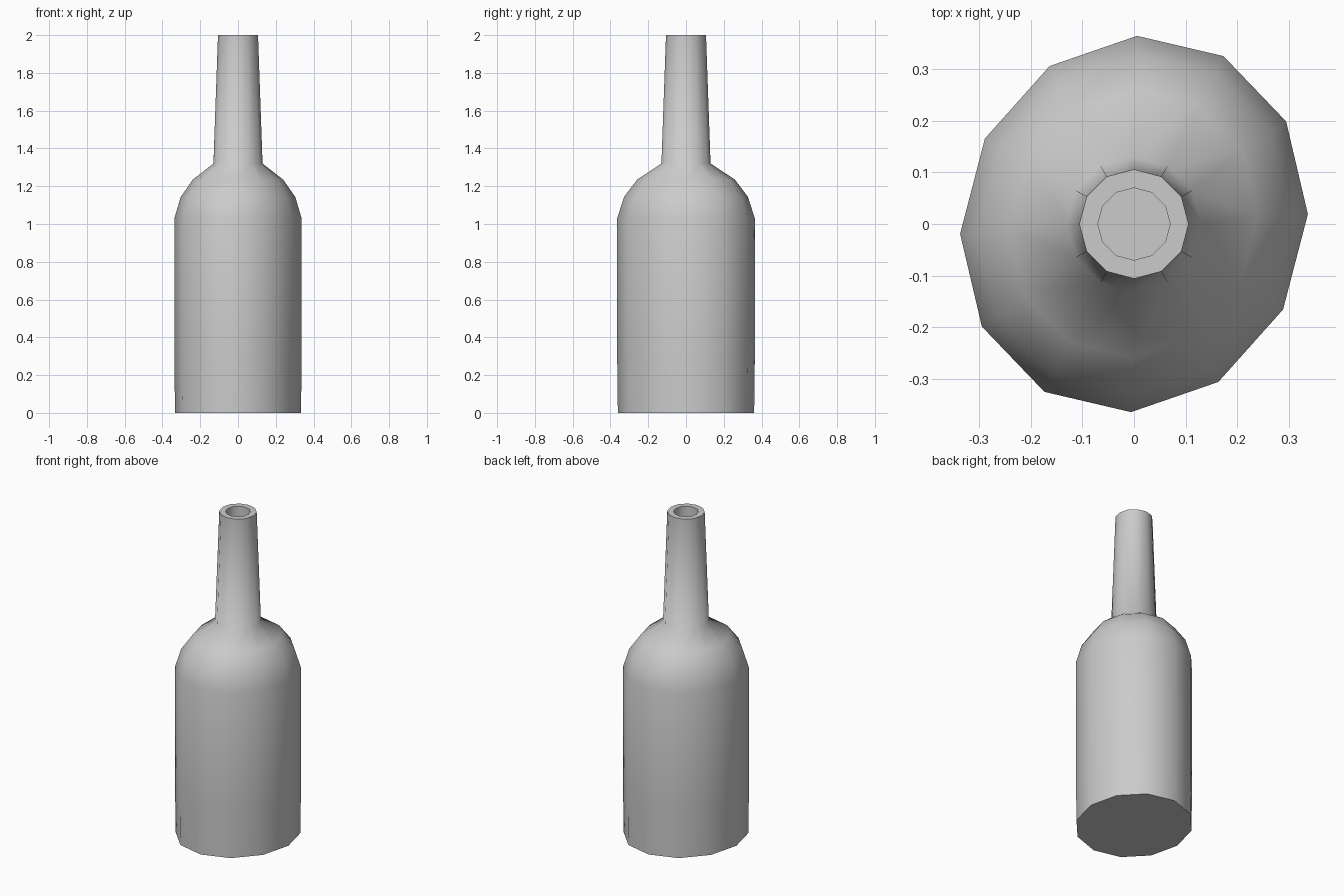
import bpy, bmesh
from math import sin, cos, radians

if "Cube" in bpy.data.objects:
    bpy.data.objects.remove(bpy.data.objects["Cube"])

SIDES = 12
bm = bmesh.new()


def ring(rx, ry, z, ax=0, ay=0):
    """Twelve-sided ring; ax and ay skew the ellipse slightly, in degrees."""
    return [bm.verts.new((rx * cos(radians(30 * i + ax)),
                          ry * sin(radians(30 * i + ay)), z)) for i in range(SIDES)]


# Body and domed shoulder: slightly skewed oval rings
rings = [ring(0.337 * s, 0.365 * s, z, -1, 3)
         for s, z in [(0.99, 0), (1, 0.3), (1, 1.03), (0.9, 1.143), (0.71, 1.235)]]

# Tapered round neck, flat rim and the bore inside it
rings += [ring(r, r, z) for r, z in [(0.13, 1.32), (0.106, 2), (0.07, 2), (0.07, 1.5)]]

# Skin the rings, then close the base and the floor of the bore
for lower, upper in zip(rings, rings[1:]):
    for i in range(SIDES):
        j = (i + 1) % SIDES
        bm.faces.new((lower[i], lower[j], upper[j], upper[i]))
bm.faces.new(rings[0][::-1])
bm.faces.new(rings[-1])

mesh = bpy.data.meshes.new("bottle")
bm.to_mesh(mesh)
bm.free()
bottle = bpy.data.objects.new("bottle", mesh)
bpy.context.collection.objects.link(bottle)

# Smooth sides with a sharp base and rim
bpy.context.view_layer.objects.active = bottle
bottle.select_set(True)
bpy.ops.object.shade_smooth_by_angle(angle=radians(60))
